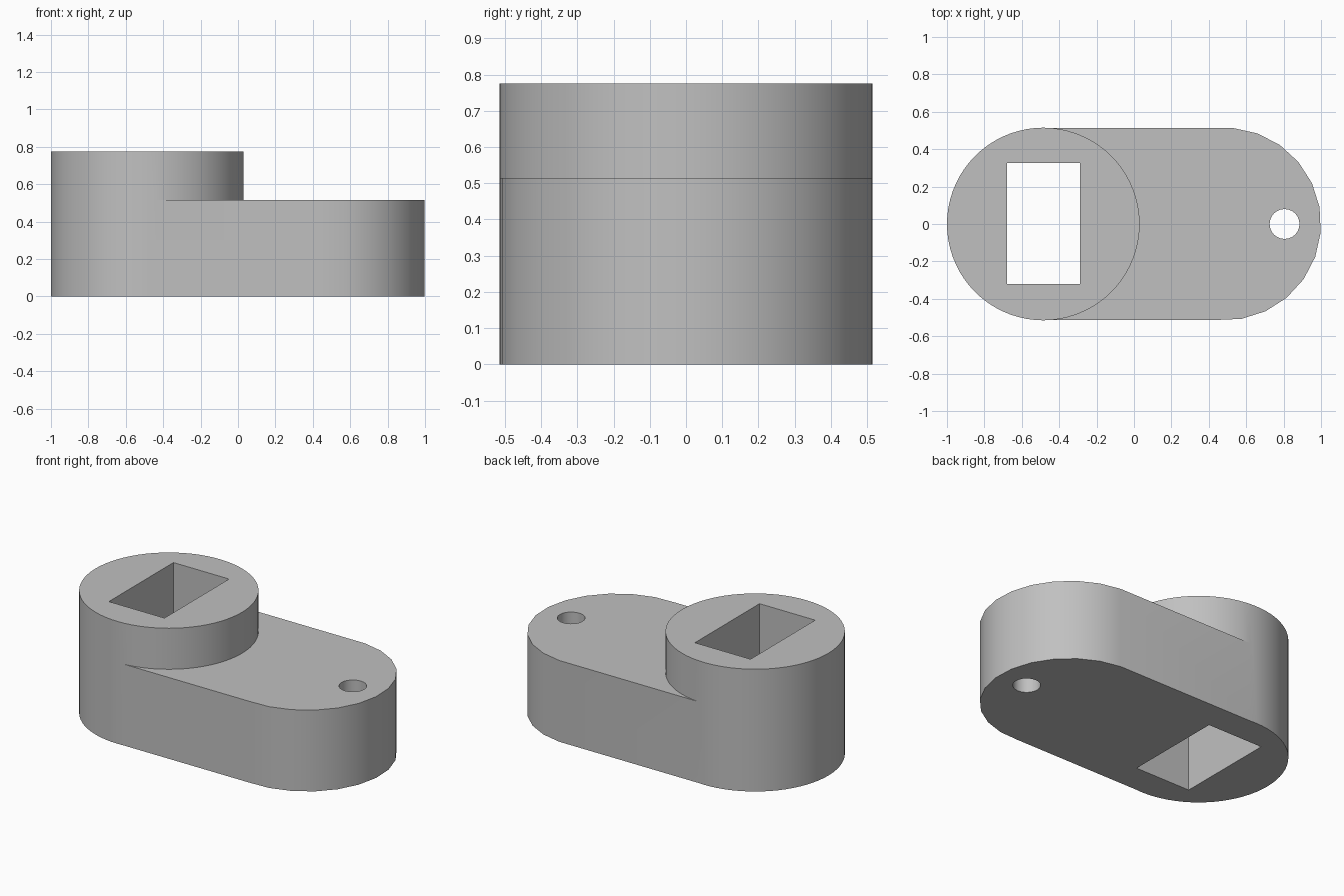
import bpy
import bmesh
from math import cos, sin, radians

cube = bpy.data.objects.get("Cube")
if cube:
    bpy.data.objects.remove(cube, do_unlink=True)

RADIUS, END_X = 0.515, 0.485
ARM_TOP, BOSS_TOP = 0.515, 0.775

grey = bpy.data.materials.new("plain grey")
grey.use_nodes = True
colour = (0.53, 0.53, 0.53, 1)
grey.diffuse_color = colour
grey.node_tree.nodes["Principled BSDF"].inputs["Base Color"].default_value = colour


def arc(cx, radius, start, step, count):
    angles = [radians(start + step * i) for i in range(count)]
    return [(cx + radius * cos(a), radius * sin(a)) for a in angles]


def prism(name, outline, bottom, top):
    """Extrude a flat outline straight up."""
    bm = bmesh.new()
    face = bm.faces.new([bm.verts.new((x, y, bottom)) for x, y in outline])
    lifted = bmesh.ops.extrude_face_region(bm, geom=[face])["geom"]
    verts = [g for g in lifted if isinstance(g, bmesh.types.BMVert)]
    bmesh.ops.translate(bm, verts=verts, vec=(0, 0, top - bottom))
    bmesh.ops.recalc_face_normals(bm, faces=bm.faces)
    mesh = bpy.data.meshes.new(name)
    bm.to_mesh(mesh)
    bm.free()
    mesh.materials.append(grey)
    obj = bpy.data.objects.new(name, mesh)
    bpy.context.collection.objects.link(obj)
    return obj


def combine(body, tool, operation):
    """Apply one boolean and discard the tool."""
    mod = body.modifiers.new(tool.name, "BOOLEAN")
    mod.operation, mod.object, mod.solver = operation, tool, "EXACT"
    bpy.context.view_layer.objects.active = body
    bpy.ops.object.modifier_apply(modifier=mod.name)
    bpy.data.objects.remove(tool, do_unlink=True)


# Tall round boss
body = prism("lever_body", arc(-END_X, RADIUS, 0, 5, 72), 0, BOSS_TOP)

# Lower arm with a coarser rounded end, its root buried in the boss
side = RADIUS * cos(radians(5))
outline = arc(END_X, RADIUS, -95, 15, 13) + [(-0.45, side), (-0.45, -side)]
combine(body, prism("arm", outline, 0, ARM_TOP), "UNION")

# Rectangular socket and round pin hole, both right through
socket = [(-0.68, -0.322), (-0.29, -0.322), (-0.29, 0.325), (-0.68, 0.325)]
combine(body, prism("socket_cutter", socket, -0.1, 1), "DIFFERENCE")
pin_hole = arc(0.805, 0.08, 0, 15, 24)
combine(body, prism("pin_hole_cutter", pin_hole, -0.1, 1), "DIFFERENCE")

# Smooth round walls, sharp rims
bpy.ops.object.select_all(action="DESELECT")
body.select_set(True)
bpy.context.view_layer.objects.active = body
bpy.ops.object.shade_smooth_by_angle(angle=radians(30))
